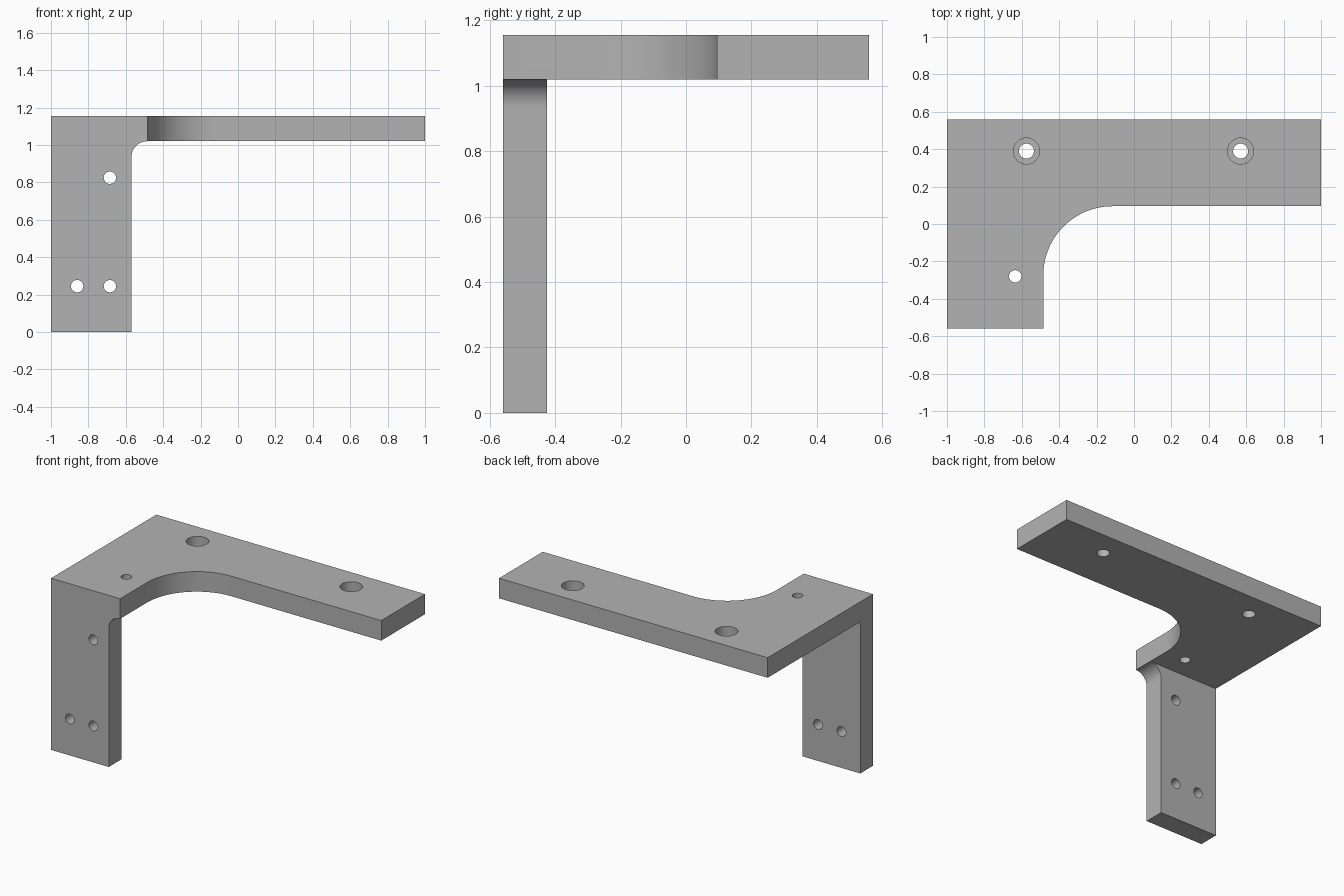
import bpy, bmesh
from math import sin, cos, pi, radians
from mathutils import Matrix

cube = bpy.data.objects.get("Cube")
if cube:
    bpy.data.objects.remove(cube, do_unlink=True)

metal = bpy.data.materials.new("bracket_grey")
metal.use_nodes = True
GREY = (0.45, 0.45, 0.45, 1)
metal.diffuse_color = GREY
metal.node_tree.nodes["Principled BSDF"].inputs["Base Color"].default_value = GREY

# Main dimensions
FRONT, BACK = -0.56, 0.56
PLATE_LOW, PLATE_TOP = 1.02, 1.155
LEG_BACK = -0.425
ARM_X, ARM_Y, BEND = -0.485, 0.095, 0.37
LEG_X, FILLET = -0.57, 0.085


def inner_corner(cx, cy, r, steps):
    """Quarter arc from the 180 degree side round to the 90 degree side."""
    angles = [pi - pi / 2 * i / steps for i in range(steps + 1)]
    return [(cx + r * cos(a), cy + r * sin(a)) for a in angles]


def make_object(name, bm):
    bmesh.ops.recalc_face_normals(bm, faces=bm.faces[:])
    mesh = bpy.data.meshes.new(name)
    bm.to_mesh(mesh)
    bm.free()
    mesh.materials.append(metal)
    ob = bpy.data.objects.new(name, mesh)
    bpy.context.collection.objects.link(ob)
    return ob


def prism(name, points, vector):
    bm = bmesh.new()
    face = bm.faces.new([bm.verts.new(p) for p in points])
    new = bmesh.ops.extrude_face_region(bm, geom=[face])["geom"]
    bmesh.ops.translate(bm, vec=vector, verts=[v for v in new if isinstance(v, bmesh.types.BMVert)])
    return make_object(name, bm)


def boolean(target, other, operation):
    mod = target.modifiers.new(other.name, "BOOLEAN")
    mod.object, mod.operation, mod.solver = other, operation, "EXACT"
    bpy.context.view_layer.objects.active = target
    bpy.ops.object.modifier_apply(modifier=mod.name)
    bpy.data.objects.remove(other, do_unlink=True)


def drill(target, centre, radius, length, axis="Z"):
    turn = Matrix.Rotation(pi / 2, 4, "X") if axis == "Y" else Matrix()
    bm = bmesh.new()
    bmesh.ops.create_cone(bm, cap_ends=True, segments=40, radius1=radius, radius2=radius,
                          depth=length, matrix=Matrix.Translation(centre) @ turn)
    boolean(target, make_object("drill", bm), "DIFFERENCE")


# L-shaped top plate with a large inner bend
outline = [(-1, BACK), (-1, FRONT), (ARM_X, FRONT)]
outline += inner_corner(ARM_X + BEND, ARM_Y - BEND, BEND, 24)
outline += [(1, ARM_Y), (1, BACK)]
bracket = prism("bracket", [(x, y, PLATE_LOW) for x, y in outline], (0, 0, PLATE_TOP - PLATE_LOW))

# Front leg, filleted into the plate's underside
side = [(-1, PLATE_LOW), (-1, 0), (LEG_X, 0)]
side += inner_corner(LEG_X + FILLET, PLATE_LOW - FILLET, FILLET, 12)
leg = prism("leg", [(x, FRONT, z) for x, z in side], (0, LEG_BACK - FRONT, 0))
boolean(bracket, leg, "UNION")

# Counterbored mounting holes in the long arm
for x in (-0.575, 0.57):
    drill(bracket, (x, 0.39, PLATE_TOP), 0.04, 0.5)
    drill(bracket, (x, 0.39, PLATE_TOP), 0.07, 0.16)

# Small holes through the short arm and the leg
drill(bracket, (-0.635, -0.28, PLATE_TOP), 0.033, 0.5)
for x, z in ((-0.685, 0.825), (-0.86, 0.245), (-0.685, 0.245)):
    drill(bracket, (x, FRONT, z), 0.033, 0.5, "Y")

# Merge flat regions and smooth the curved walls
bm = bmesh.new()
bm.from_mesh(bracket.data)
bmesh.ops.remove_doubles(bm, verts=bm.verts[:], dist=0.0001)
bmesh.ops.dissolve_limit(bm, angle_limit=radians(0.5), verts=bm.verts[:], edges=bm.edges[:])
bm.to_mesh(bracket.data)
bm.free()
bpy.ops.object.select_all(action="DESELECT")
bracket.select_set(True)
bpy.context.view_layer.objects.active = bracket
bpy.ops.object.shade_smooth_by_angle(angle=radians(30))
